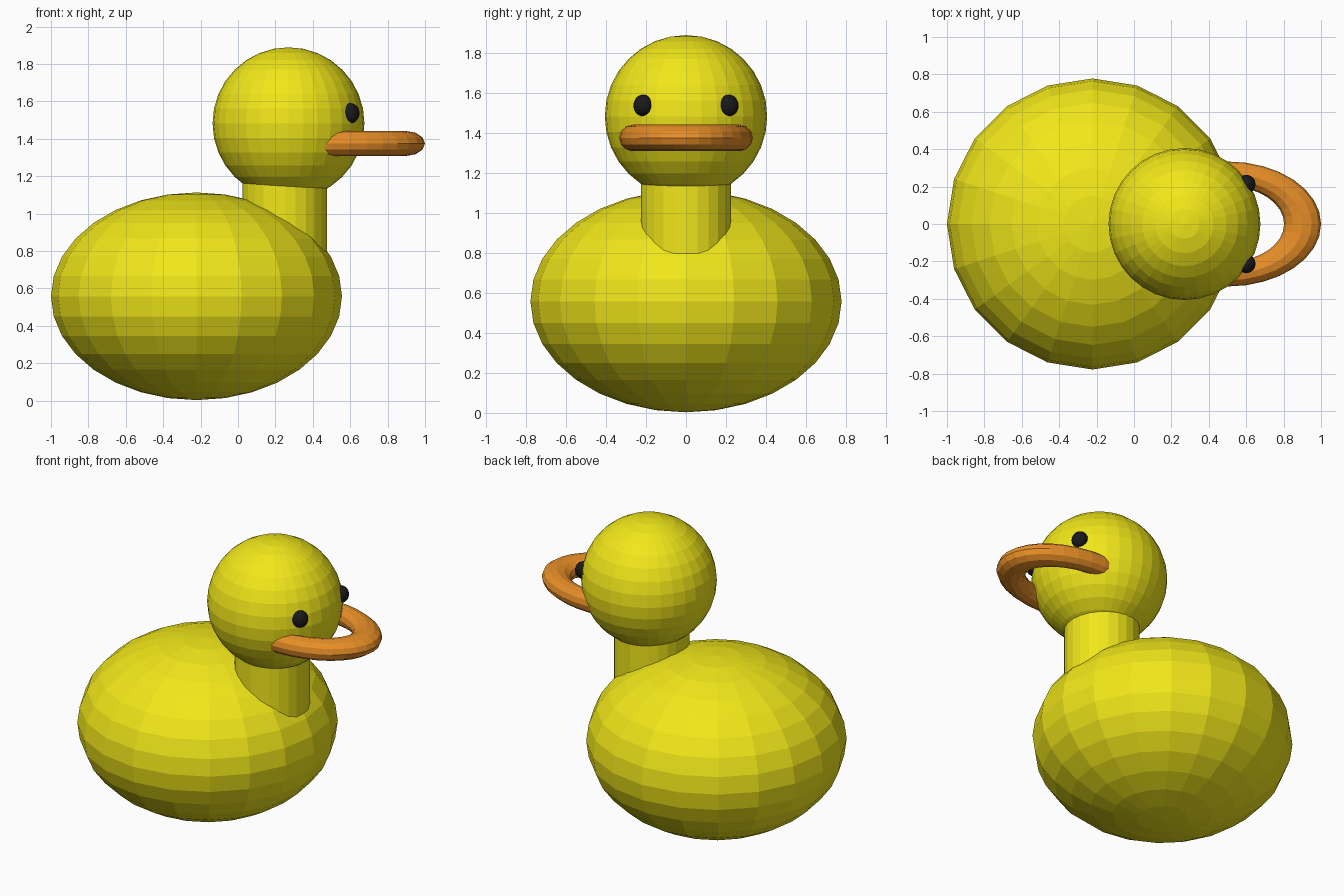
import bpy

if "Cube" in bpy.data.objects:
    bpy.data.objects.remove(bpy.data.objects["Cube"])


def material(name, rgb):
    m = bpy.data.materials.new(name)
    m.diffuse_color = (*rgb, 1)
    m.use_nodes = True
    m.node_tree.nodes["Principled BSDF"].inputs["Base Color"].default_value = m.diffuse_color
    return m


yellow = material("yellow", (0.88, 0.80, 0.01))
orange = material("orange", (0.80, 0.27, 0.02))
black = material("black", (0.01, 0.01, 0.01))


def finish(name, mat, scale=(1, 1, 1)):
    ob = bpy.context.object
    ob.name = name
    ob.scale = scale
    ob.data.materials.append(mat)
    return ob


def ball(name, mat, loc, radii, segments=20, rings=16):
    bpy.ops.mesh.primitive_uv_sphere_add(
        segments=segments, ring_count=rings, radius=1, location=loc)
    return finish(name, mat, radii)


# Body and head
ball("body", yellow, (-0.222, 0, 0.558), (0.778, 0.778, 0.555))
ball("head", yellow, (0.27, 0, 1.483), (0.406, 0.406, 0.406), 32)

# Neck, ends buried in body and head
bpy.ops.mesh.primitive_cylinder_add(
    vertices=24, radius=0.226, depth=0.7, location=(0.25, 0, 0.95))
finish("neck", yellow)

# Beak: stretched ring, rear half inside the head
bpy.ops.mesh.primitive_torus_add(
    major_segments=32, minor_segments=12, major_radius=0.268,
    minor_radius=0.066, location=(0.5, 0, 1.375))
finish("beak", orange, (1.497, 1, 1))

# Eyes
for side, label in ((-1, "right"), (1, "left")):
    ball(f"{label}_eye", black, (0.6, side * 0.213, 1.537),
         (0.05, 0.05, 0.054), 16, 10)
